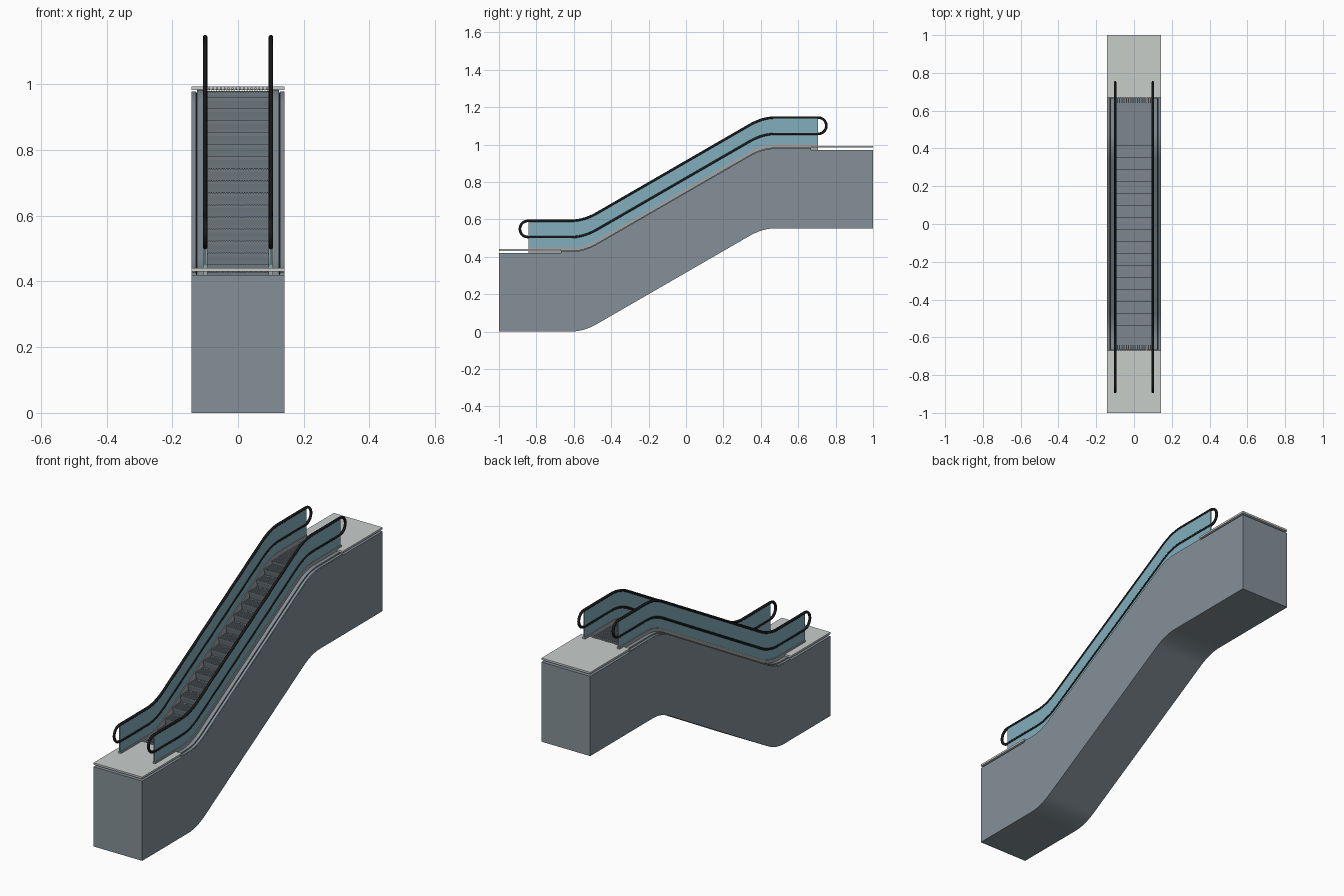
import bpy, bmesh, math

if "Cube" in bpy.data.objects:
    bpy.data.objects.remove(bpy.data.objects["Cube"], do_unlink=True)


def material(name, r, g, b):
    m = bpy.data.materials.new(name)
    m.use_nodes = True
    m.diffuse_color = (r, g, b, 1)
    m.node_tree.nodes["Principled BSDF"].inputs["Base Color"].default_value = (r, g, b, 1)
    return m


CLADDING = material("blue_grey_cladding", 0.23, 0.28, 0.31)
STEP = material("step_grey", 0.2, 0.245, 0.275)
STEEL = material("brushed_steel", 0.36, 0.38, 0.39)
PLATE = material("pale_landing_grey", 0.58, 0.61, 0.59)
GLASS = material("teal_glass", 0.22, 0.43, 0.51)
RUBBER = material("black_rubber", 0.01, 0.01, 0.01)

SLOPE = math.tan(math.radians(30))
LOW, HIGH, BEND = -0.546, 0.41, 0.07   # bend positions and half length
HALF_WIDTH = 0.142


def ramp(t):
    """Zero, then a rounded bend, then a straight rise."""
    if t < -BEND:
        return 0
    return t if t > BEND else (t + BEND) ** 2 / (4 * BEND)


def rise(y):
    return SLOPE * (ramp(y - LOW) - ramp(y - HIGH))


def stations(y0, y1):
    """Lengthwise positions, dense only inside the two bends."""
    bends = [c + BEND * i / 5 for c in (LOW, HIGH) for i in range(-5, 6)]
    return [y0] + [y for y in bends if y0 < y < y1] + [y1]


def finish(bm, name, mat, smooth=False):
    bmesh.ops.recalc_face_normals(bm, faces=bm.faces)
    me = bpy.data.meshes.new(name)
    bm.to_mesh(me)
    bm.free()
    ob = bpy.data.objects.new(name, me)
    bpy.context.collection.objects.link(ob)
    me.materials.append(mat)
    if smooth:
        smooth_shade(ob)
    return ob


def select(ob):
    bpy.ops.object.select_all(action='DESELECT')
    ob.select_set(True)
    bpy.context.view_layer.objects.active = ob


def smooth_shade(ob):
    select(ob)
    bpy.ops.object.shade_smooth_by_angle(angle=math.radians(30))


def sweep(name, x0, x1, z0, z1, y0, y1, mat):
    """Rectangular section that follows the incline."""
    bm = bmesh.new()
    rings = []
    for y in stations(y0, y1):
        h = rise(y)
        rings.append([bm.verts.new((x, y, z + h))
                      for x, z in ((x0, z0), (x1, z0), (x1, z1), (x0, z1))])
    for a, b in zip(rings, rings[1:]):
        for i in range(4):
            j = (i + 1) % 4
            bm.faces.new((a[i], a[j], b[j], b[i]))
    bm.faces.new(rings[0])
    bm.faces.new(rings[-1])
    return finish(bm, name, mat, True)


def add_prism(bm, profile, x0, x1):
    """Extrude a (y, z) profile across x."""
    a = [bm.verts.new((x0, y, z)) for y, z in profile]
    b = [bm.verts.new((x1, y, z)) for y, z in profile]
    bm.faces.new(a)
    bm.faces.new(b)
    for i in range(len(a)):
        j = (i + 1) % len(a)
        bm.faces.new((a[i], a[j], b[j], b[i]))


def add_box(bm, x0, x1, y0, y1, z0, z1):
    add_prism(bm, [(y0, z0), (y1, z0), (y1, z1), (y0, z1)], x0, x1)


# Truss cladding with a trough cut for the steps
body = sweep("truss_cladding", -HALF_WIDTH, HALF_WIDTH, 0, 0.42, -1, 1, CLADDING)
cutter = sweep("trough_cutter", -0.093, 0.093, 0.37, 0.6, -0.66, 0.66, CLADDING)
cutter.hide_render = True
cut = body.modifiers.new("trough", 'BOOLEAN')
cut.operation = 'DIFFERENCE'
cut.solver = 'EXACT'
cut.object = cutter
select(body)
bpy.ops.object.modifier_apply(modifier=cut.name)
bpy.data.objects.remove(cutter, do_unlink=True)
smooth_shade(body)

# Steps with sloping risers and ribbed treads
DEPTH = 0.0635
bm = bmesh.new()
for k in range(21):
    y = -0.667 + k * DEPTH
    z = 0.428 + rise(y + DEPTH / 2)
    back = y + DEPTH + 0.01
    add_prism(bm, [(y, z), (y + 0.002, z - 0.01), (y + 0.006, z - 0.024),
                   (y + 0.01, z - 0.04), (back, z - 0.04), (back, z)], -0.0925, 0.0925)
    for i in range(24):
        x = -0.0905 + i * 0.00775
        add_box(bm, x, x + 0.004, y, y + DEPTH, z - 0.001, z + 0.002)
finish(bm, "steps", STEP)

# Landing plates with comb teeth
for name, side in (("lower", -1), ("upper", 1)):
    z = 0.431 + rise(side)
    bm = bmesh.new()
    ya, yb = sorted((side * 0.67, side))
    add_box(bm, -HALF_WIDTH, HALF_WIDTH, ya, yb, z, z + 0.01)
    finish(bm, name + "_landing_plate", PLATE)
    bm = bmesh.new()
    ya, yb = sorted((side * 0.64, side * 0.672))
    for i in range(16):
        x = -0.09 + i * 0.0117
        add_box(bm, x, x + 0.0055, ya, yb, z + 0.001, z + 0.008)
    finish(bm, name + "_comb", PLATE)


def handrail(name, x):
    """Closed tube: top run, rounded end, return run, rounded end."""
    y0, y1, top, r = -0.845, 0.707, 0.592, 0.0435
    ys = stations(y0, y1)
    pts = [(y, top + rise(y)) for y in ys]
    turn = [math.pi * i / 10 for i in range(1, 10)]
    pts += [(y1 + r * math.sin(a), top - r + rise(y1) + r * math.cos(a)) for a in turn]
    pts += [(y, top - 2 * r + rise(y)) for y in reversed(ys)]
    pts += [(y0 - r * math.sin(a), top - r - r * math.cos(a)) for a in turn]
    cu = bpy.data.curves.new(name, 'CURVE')
    cu.dimensions = '3D'
    cu.bevel_depth = 0.007
    cu.bevel_resolution = 2
    sp = cu.splines.new('POLY')
    sp.points.add(len(pts) - 1)
    for p, (y, z) in zip(sp.points, pts):
        p.co = (x, y, z, 1)
    sp.use_cyclic_u = True
    ob = bpy.data.objects.new(name, cu)
    bpy.context.collection.objects.link(ob)
    cu.materials.append(RUBBER)


# Balustrades on both sides
for name, s in (("left", 1), ("right", -1)):
    sweep(name + "_glass_panel", s * 0.097, s * 0.103, 0.44, 0.594, -0.842, 0.707, GLASS)
    sweep(name + "_glass_holder", s * 0.093, s * 0.107, 0.415, 0.45, -0.842, 0.707, STEEL)
    sweep(name + "_inner_deck", s * 0.107, s * 0.1255, 0.415, 0.432, -0.668, 0.668, CLADDING)
    sweep(name + "_deck_seam", s * 0.1255, s * 0.1285, 0.415, 0.424, -0.668, 0.668, RUBBER)
    sweep(name + "_outer_deck", s * 0.1285, s * 0.1415, 0.415, 0.427, -0.668, 0.668, CLADDING)
    handrail(name + "_handrail", s * 0.1)
